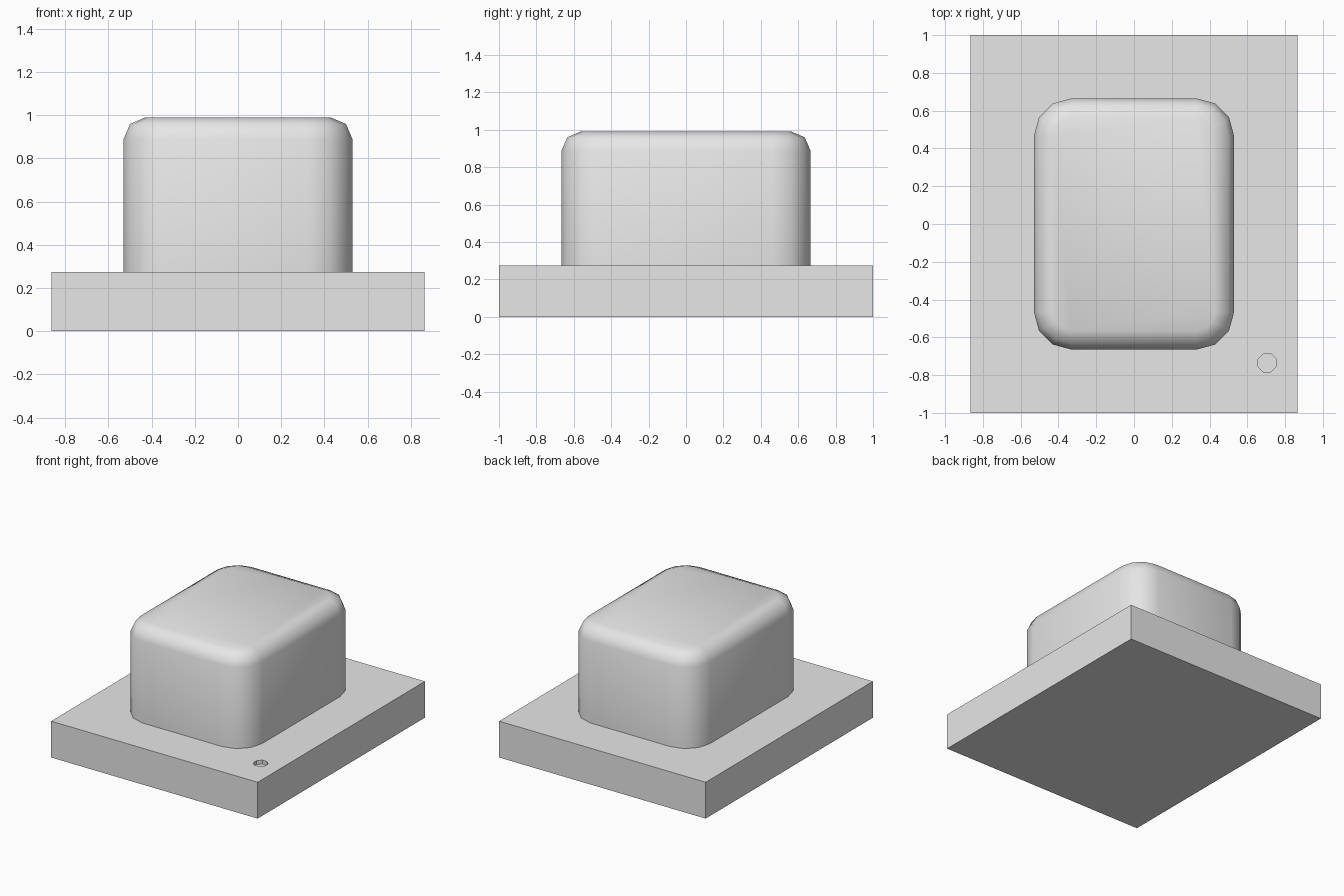
import bpy
import bmesh
from math import cos, sin, pi

old = bpy.data.objects.get("Cube")
if old:
    bpy.data.objects.remove(old, do_unlink=True)

grey = bpy.data.materials.new("light grey")
grey.use_nodes = True
grey.diffuse_color = (0.8, 0.8, 0.8, 1)
grey.node_tree.nodes["Principled BSDF"].inputs["Base Color"].default_value = (0.8, 0.8, 0.8, 1)


def make_object(name, bm):
    bmesh.ops.recalc_face_normals(bm, faces=bm.faces)
    mesh = bpy.data.meshes.new(name)
    bm.to_mesh(mesh)
    bm.free()
    mesh.materials.append(grey)
    obj = bpy.data.objects.new(name, mesh)
    bpy.context.collection.objects.link(obj)
    return obj


def activate(obj):
    bpy.ops.object.select_all(action='DESELECT')
    obj.select_set(True)
    bpy.context.view_layer.objects.active = obj


def rounded_ring(bm, half_x, half_y, radius, inset, z, steps=3):
    """Rounded rectangle whose corner centres stay put as it is inset."""
    ring = []
    corners = [(1, 1), (-1, 1), (-1, -1), (1, -1)]
    for i, (sx, sy) in enumerate(corners):
        for k in range(steps + 1):
            a = (i + k / steps) * pi / 2
            ring.append(bm.verts.new((sx * (half_x - radius) + (radius - inset) * cos(a),
                                      sy * (half_y - radius) + (radius - inset) * sin(a), z)))
    return ring


# Base slab
BASE_TOP = 0.275
bm = bmesh.new()
bmesh.ops.create_cube(bm, size=1)
for v in bm.verts:
    v.co.x *= 1.73
    v.co.y *= 2
    v.co.z = (v.co.z + 0.5) * BASE_TOP
base = make_object("base_slab", bm)

# Small round recess in the front left corner of the slab
bm = bmesh.new()
bmesh.ops.create_cone(bm, cap_ends=True, segments=8, radius1=0.052, radius2=0.052, depth=0.1)
cutter = make_object("recess_cutter", bm)
cutter.location = (0.705, -0.735, BASE_TOP + 0.02)
cutter.rotation_euler.z = pi / 8
cutter.hide_render = True
cut = base.modifiers.new("recess", 'BOOLEAN')
cut.operation = 'DIFFERENCE'
cut.solver = 'EXACT'
cut.object = cutter
activate(base)
bpy.ops.object.modifier_apply(modifier=cut.name)
bpy.data.objects.remove(cutter, do_unlink=True)

# Rounded block: straight walls, then a two-step rounded top edge
bm = bmesh.new()
profile = [(0, 0.26), (0, 0.89), (0.03, 0.96), (0.1, 0.99)]
rings = [rounded_ring(bm, 0.53, 0.665, 0.2, inset, z) for inset, z in profile]
for low, high in zip(rings, rings[1:]):
    for i in range(len(low)):
        j = (i + 1) % len(low)
        bm.faces.new((low[i], low[j], high[j], high[i]))
bm.faces.new(rings[-1])
bm.faces.new(rings[0][::-1])
block = make_object("rounded_block", bm)
activate(block)
bpy.ops.object.shade_smooth_by_angle(angle=pi / 4)

# Crisp crease along the left top edge
for edge in block.data.edges:
    a, b = (block.data.vertices[i].co for i in edge.vertices)
    if min(a.x, b.x) > 0.49 and abs(a.y - b.y) > 0.5 and 0.95 < a.z < 0.97:
        edge.use_edge_sharp = True
